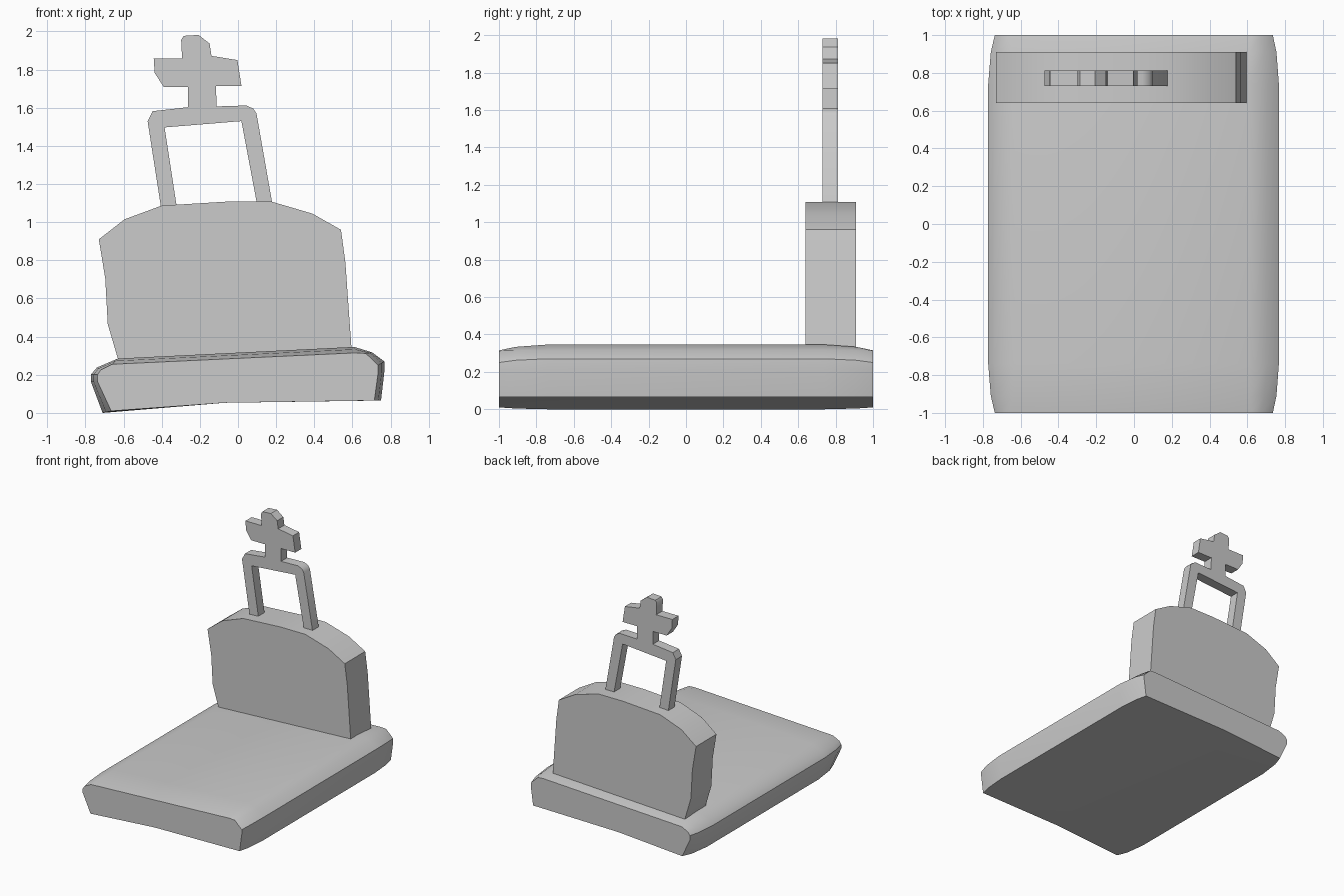
import bpy, bmesh


def finish(name, bm):
    bmesh.ops.recalc_face_normals(bm, faces=bm.faces)
    mesh = bpy.data.meshes.new(name)
    bm.to_mesh(mesh)
    bm.free()
    obj = bpy.data.objects.new(name, mesh)
    bpy.context.collection.objects.link(obj)
    bpy.ops.object.select_all(action='DESELECT')
    obj.select_set(True)
    bpy.context.view_layer.objects.active = obj
    bpy.ops.object.shade_smooth_by_angle(angle=0.6)
    return obj


def loft(name, sections):
    """Skin a list of (y, [(x, z), ...]) outlines and cap both ends."""
    bm = bmesh.new()
    rings = [[bm.verts.new((x, y, z)) for x, z in pts] for y, pts in sections]
    n = len(rings[0])
    for a, b in zip(rings, rings[1:]):
        for i in range(n):
            j = (i + 1) % n
            bm.faces.new((a[i], a[j], b[j], b[i]))
    bm.faces.new(rings[0])
    bm.faces.new(rings[-1])
    return finish(name, bm)


# Grave slab: full section in the middle, shrinking to a smaller one at the ends
full = [(-0.71, 0.0), (-0.772, 0.165), (-0.772, 0.20), (-0.74, 0.238),
        (-0.63, 0.285), (0.61, 0.346), (0.704, 0.317), (0.767, 0.27),
        (0.767, 0.212), (0.75, 0.065), (-0.07, 0.053)]
end = [(-0.665, 0.01), (-0.737, 0.165), (-0.737, 0.20), (-0.72, 0.225),
       (-0.66, 0.255), (0.62, 0.315), (0.67, 0.312), (0.735, 0.25),
       (0.735, 0.212), (0.715, 0.065), (-0.07, 0.053)]


def blend(t):
    return [(a + (c - a) * t, b + (d - b) * t)
            for (a, b), (c, d) in zip(full, end)]


loft("grave_slab", [(y, blend(t)) for y, t in
                    ((-1, 1), (-0.91, 0.4), (-0.74, 0),
                     (0.74, 0), (0.91, 0.4), (1, 1))])

# Arched headstone, sunk slightly into the slab
stone = [(-0.61, 0.22), (-0.63, 0.285), (-0.683, 0.465), (-0.696, 0.705),
         (-0.73, 0.91), (-0.595, 1.015), (-0.40, 1.087), (-0.055, 1.108),
         (0.175, 1.108), (0.39, 1.045), (0.54, 0.96), (0.563, 0.79),
         (0.595, 0.34), (0.60, 0.25)]
loft("headstone", [(0.64, stone), (0.91, stone)])

# Bent frame with the cross on top, one continuous flat cut-out
cross = [(-0.398, 1.04), (-0.474, 1.53), (-0.447, 1.582), (-0.262, 1.603),
         (-0.262, 1.71), (-0.39, 1.71), (-0.437, 1.783), (-0.442, 1.858),
         (-0.293, 1.858), (-0.298, 1.955), (-0.285, 1.977), (-0.207, 1.982),
         (-0.149, 1.937), (-0.139, 1.872), (-0.003, 1.85), (0.018, 1.715),
         (-0.115, 1.715), (-0.113, 1.607), (0.045, 1.612), (0.08, 1.595),
         (0.097, 1.57), (0.19, 1.04), (0.11, 1.04), (0.018, 1.53),
         (-0.385, 1.497), (-0.315, 1.04)]
loft("cross_frame", [(0.73, cross), (0.812, cross)])
